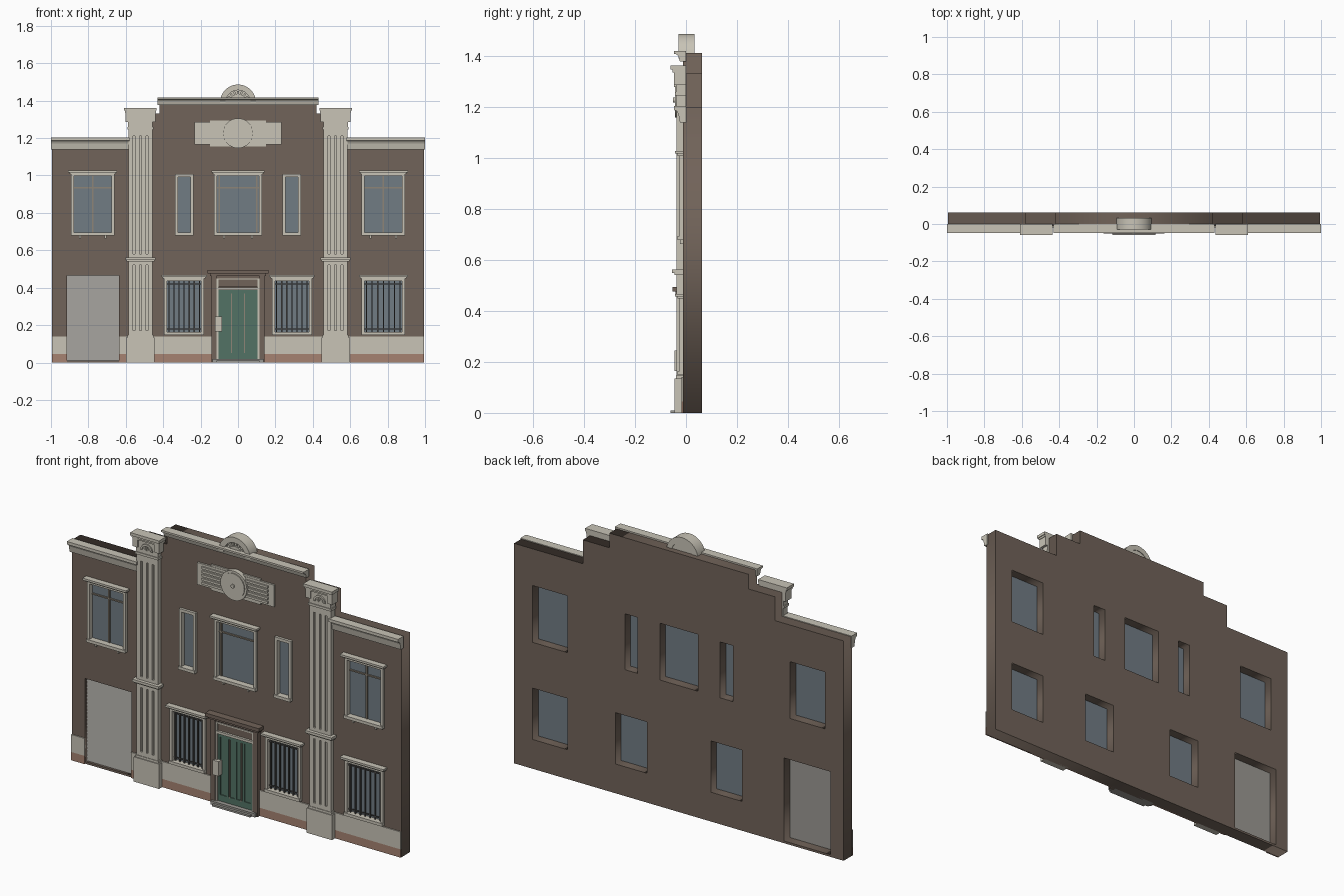
import bpy, bmesh, math

old = bpy.data.objects.get("Cube")
if old:
    bpy.data.objects.remove(old)


def material(name, r, g, b):
    m = bpy.data.materials.new(name)
    m.use_nodes = True
    m.diffuse_color = (r, g, b, 1)
    m.node_tree.nodes["Principled BSDF"].inputs["Base Color"].default_value = (r, g, b, 1)
    return m


BROWN = material("brown wall", .165, .125, .1)
CREAM = material("cream stone", .58, .55, .47)
BRICK = material("red plinth", .38, .225, .165)
GLASS = material("blue grey glass", .165, .2, .23)
GREY = material("grey shutter", .33, .32, .295)
GREEN = material("green door", .085, .17, .13)
IRON = material("dark iron", .09, .085, .08)
TAN = material("tan glazing bar", .27, .235, .185)

FRONT, BACK = -.012, .062


class Part:
    """Collects boxes and prisms into one object."""

    def __init__(self, name, mat):
        self.name, self.mat, self.bm = name, mat, bmesh.new()

    def prism(self, points, axis, a, b):
        # axis "y": points are (x, z); axis "x": points are (y, z)
        def place(p, t):
            return (p[0], t, p[1]) if axis == "y" else (t, p[0], p[1])
        lo = [self.bm.verts.new(place(p, a)) for p in points]
        hi = [self.bm.verts.new(place(p, b)) for p in points]
        self.bm.faces.new(lo)
        self.bm.faces.new(hi[::-1])
        for i in range(len(lo)):
            j = (i + 1) % len(lo)
            self.bm.faces.new((lo[i], hi[i], hi[j], lo[j]))
        return self

    def box(self, x0, x1, z0, z1, y0, y1=0):
        return self.prism([(x0, z0), (x1, z0), (x1, z1), (x0, z1)], "y", y0, y1)

    def done(self, smooth=False):
        bmesh.ops.recalc_face_normals(self.bm, faces=self.bm.faces)
        mesh = bpy.data.meshes.new(self.name)
        self.bm.to_mesh(mesh)
        self.bm.free()
        mesh.materials.append(self.mat)
        ob = bpy.data.objects.new(self.name, mesh)
        bpy.context.collection.objects.link(ob)
        if smooth:
            bpy.ops.object.select_all(action="DESELECT")
            ob.select_set(True)
            bpy.context.view_layer.objects.active = ob
            bpy.ops.object.shade_smooth_by_angle()
        return ob


def arc(cx, cz, r, start=0, end=math.pi, n=24):
    steps = [start + (end - start) * i / n for i in range(n + 1)]
    return [(cx + r * math.cos(t), cz + r * math.sin(t)) for t in steps]


# Openings: name, centre x, half width, bottom, top, style
OPENINGS = [
    ("upper_right_window", -.777, .105, .69, 1.0, "cross"),
    ("upper_left_window", .777, .105, .69, 1.0, "cross"),
    ("centre_window", 0, .115, .69, 1.0, "wide"),
    ("narrow_right_window", -.288, .038, .69, .995, "narrow"),
    ("narrow_left_window", .288, .038, .69, .995, "narrow"),
    ("lower_inner_right_window", -.288, .095, .16, .44, "bars"),
    ("lower_inner_left_window", .288, .095, .16, .44, "bars"),
    ("lower_outer_left_window", .777, .105, .16, .44, "bars"),
]
GARAGE = (-.915, -.635, .012, .465)

# Wall: stepped outline with holes, extruded through its thickness
half = [(.995, 0), (.995, 1.2), (.58, 1.2), (.58, 1.33), (.42, 1.33), (.42, 1.41)]
loops = [half + [(-x, z) for x, z in reversed(half)]]
holes = [(c - w, c + w, lo, hi) for _, c, w, lo, hi, _ in OPENINGS] + [GARAGE]
loops += [[(a, lo), (b, lo), (b, hi), (a, hi)] for a, b, lo, hi in holes]
curve = bpy.data.curves.new("wall_outline", "CURVE")
curve.dimensions, curve.fill_mode = "2D", "BOTH"
curve.extrude = (BACK - FRONT) / 2
for loop in loops:
    s = curve.splines.new("POLY")
    s.points.add(len(loop) - 1)
    for p, (x, z) in zip(s.points, loop):
        p.co = (x, z, 0, 1)
    s.use_cyclic_u = True
outline = bpy.data.objects.new("wall_outline", curve)
bpy.context.collection.objects.link(outline)
bpy.context.view_layer.update()
mesh = bpy.data.meshes.new_from_object(outline.evaluated_get(bpy.context.evaluated_depsgraph_get()))
bpy.data.objects.remove(outline)
mesh.materials.clear()
mesh.materials.append(BROWN)
wall = bpy.data.objects.new("wall", mesh)
wall.rotation_euler.x = math.pi / 2
wall.location.y = (FRONT + BACK) / 2
bpy.context.collection.objects.link(wall)


# Windows: glass, stone surround, glazing bars or iron grille
def window(name, c, w, lo, hi, style):
    a, b = c - w, c + w
    Part(name + "_glass", GLASS).box(a, b, lo, hi, .004, .012).done()
    f = Part(name + "_surround", CREAM)
    t = .012
    f.box(a - t, a + .004, lo, hi, -.026).box(b - .004, b + t, lo, hi, -.026)
    f.box(a - t, b + t, hi - .004, hi + .012, -.026)
    f.box(a - t, b + t, lo - .012, lo + .004, -.034)
    if style != "narrow":
        f.box(a - .02, b + .02, hi + .008, hi + .016, -.034)
        f.box(a - .026, b + .026, hi + .016, hi + .027, -.044)
    if style in ("cross", "wide"):
        for x in (c - w * .65, c + w * .65):
            f.box(x - .005, x + .005, lo - .028, lo - .01, -.024)
    f.done()
    if style == "bars":
        g = Part(name + "_grille", IRON)
        for i in range(7):
            x = a + (i + .5) * (b - a) / 7
            g.box(x - .003, x + .003, lo, hi, -.014, -.008)
        for z in (lo + .02, hi - .02):
            g.box(a, b, z - .003, z + .003, -.012, -.008)
        g.done()
    elif style != "narrow":
        g = Part(name + "_glazing", TAN)
        g.box(a, b, hi - .07, hi - .063, -.004, .006)
        for x in ([c] if style == "cross" else [a + .014, b - .014]):
            g.box(x - .004, x + .004, lo, hi, -.004, .006)
        g.done()


for o in OPENINGS:
    window(*o)

# Roller shutter with sloping slats
a, b, lo, hi = GARAGE
shutter = Part("roller_shutter", GREY)
slats = 24
h = (hi - lo) / slats
for i in range(slats):
    z = lo + i * h
    shutter.prism([(.012, z), (.001, z), (.006, z + h), (.012, z + h)], "x", a, b)
shutter.done()

# Plinth: red course below a cream course
for name, mat, z0, z1 in (("plinth_red", BRICK, 0, .045), ("plinth_cream", CREAM, .045, .14)):
    p = Part(name, mat)
    for x0, x1 in ((-.995, -.915), (-.635, -.59), (-.46, -.14), (.14, .46), (.59, .995)):
        p.box(x0, x1, z0, z1, -.018, FRONT + .002)
    p.done()


# Cornices
def cornice(name, x0, x1, top, h):
    pts = [(0, top), (-.048, top), (-.048, top - h * .25), (-.036, top - h * .32),
           (-.03, top - h * .5), (-.024, top - h), (0, top - h)]
    Part(name, CREAM).prism(pts, "x", x0, x1).done()


cornice("right_cornice", -1, -.58, 1.204, .065)
cornice("left_cornice", .58, 1, 1.204, .065)
cornice("centre_cornice", -.43, .43, 1.418, .04)

# Fluted pilasters
for side, c in (("right", -.522), ("left", .522)):
    def tier(part, w, z0, z1, y):
        part.box(c - w, c + w, z0, z1, y)
    base = Part(side + "_pilaster_base", CREAM)
    tier(base, .076, 0, .135, -.045)
    tier(base, .07, .135, .147, -.04)
    base.done()
    shaft = Part(side + "_pilaster_shaft", CREAM)
    tier(shaft, .064, .14, 1.25, -.027)
    for z0, z1 in ((.147, .17), (.52, .58), (1.21, 1.25)):
        tier(shaft, .064, z0, z1, -.037)
    for i in range(4):
        x = c + (i - 1.5) * .0347
        shaft.box(x - .012, x + .012, .16, 1.23, -.037)
    tier(shaft, .075, .54, .548, -.046)
    tier(shaft, .08, .548, .562, -.055)
    shaft.done()
    cap = Part(side + "_pilaster_capital", CREAM)
    tier(cap, .07, 1.245, 1.258, -.044)
    tier(cap, .066, 1.258, 1.325, -.04)
    tier(cap, .074, 1.325, 1.335, -.046)
    tier(cap, .083, 1.335, 1.346, -.053)
    tier(cap, .087, 1.346, 1.362, -.06)
    for s in (-1, 1):
        x = c + s * .066
        cap.box(x - .014, x + .014, 1.285, 1.335, -.048)
    ring = arc(c, 1.278, .036) + arc(c, 1.278, .026, math.pi, 0)
    cap.prism(ring, "y", -.047, -.03)
    for k in range(5):
        t = math.pi * (k + .5) / 5
        cap.prism(arc(c, 1.278, .022, t - .2, t + .2, 2) + [(c, 1.278)], "y", -.045, -.03)
    cap.done()

# Entrance: surround, hood, door leaf, box and steps
frame = Part("door_surround", BROWN)
for s in (-1, 1):
    frame.box(s * .115, s * .143, 0, .465, -.034)
frame.box(-.115, .115, .405, .465, -.024)
frame.box(-.15, .15, .462, .475, -.042)
frame.box(-.162, .162, .475, .494, -.052)
frame.done()
trim = Part("door_trim", CREAM)
for s in (-1, 1):
    trim.box(s * .105, s * .118, .02, .45, -.029)
trim.box(-.118, .118, .388, .402, -.031)
trim.box(-.118, .118, .443, .45, -.029)
trim.box(-.122, -.086, .165, .245, -.045)
trim.done()
Part("door", GREEN).box(-.107, .107, .018, .39, -.017).done()
ribs = Part("door_stiles", GREEN)
for i in range(5):
    x = (i - 2) * .049
    ribs.box(x - .006, x + .006, .05, .37, -.022)
ribs.box(-.105, .105, .02, .055, -.022).box(-.105, .105, .37, .388, -.022).done()
rods = Part("door_pull_bars", TAN)
for x in (-.035, .035):
    rods.box(x - .003, x + .003, .05, .37, -.024)
rods.done()
Part("door_steps", GREY).box(-.135, .135, 0, .02, -.046).box(-.115, .115, 0, .01, -.06).done()

# Ornamental plaque with a round boss
plaque = Part("plaque", CREAM)
plaque.box(-.232, .232, 1.165, 1.285, -.022).box(-.15, .15, 1.155, 1.295, -.02)
for i in range(5):
    z = 1.183 + i * .021
    plaque.box(-.2, .2, z - .006, z + .006, -.03)
plaque.done()
boss = Part("plaque_boss", CREAM)
for r, y in ((.08, -.038), (.068, -.043), (.01, -.05)):
    boss.prism(arc(0, 1.226, r, 0, math.tau * 31 / 32, 31), "y", y, 0)
boss.done(True)

# Arched crest with fan ornament
crest = Part("crest", CREAM)
z = 1.39
crest.prism(arc(0, z, .096) + arc(0, z, .066, math.pi, 0), "y", -.03, .033)
crest.prism(arc(0, z, .068), "y", -.012, .03)
crest.prism(arc(0, z, .045), "y", -.026, 0)
for k in range(9):
    t = math.pi * (k + .5) / 9
    crest.prism(arc(0, z, .062, t - .09, t + .09, 2) + [(0, z)], "y", -.022, 0)
crest.done(True)
